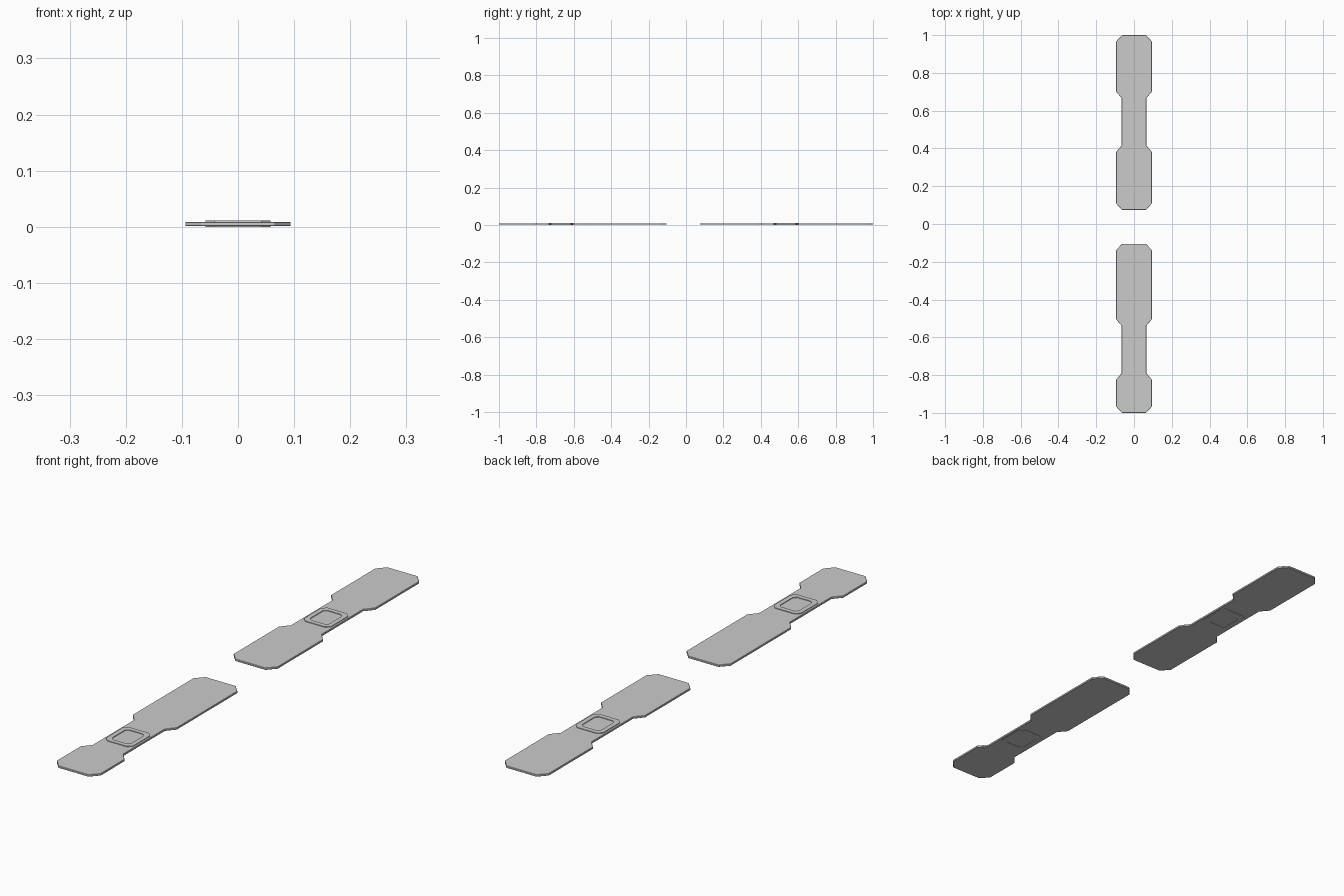
import bpy, bmesh

if "Cube" in bpy.data.objects:
    bpy.data.objects.remove(bpy.data.objects["Cube"])


def mirrored_loop(half):
    """Close a right-hand profile (x, y) by mirroring it across x = 0."""
    return half + [(-x, y) for x, y in reversed(half)]


def new_object(name, bm):
    bmesh.ops.recalc_face_normals(bm, faces=bm.faces)
    mesh = bpy.data.meshes.new(name)
    bm.to_mesh(mesh)
    bm.free()
    obj = bpy.data.objects.new(name, mesh)
    bpy.context.collection.objects.link(obj)
    return obj


def plate(name, y0, n0, n1, y1):
    """Flat strap plate with cut corners and a narrow waist from n0 to n1."""
    w, n, c, s = 0.094, 0.066, 0.064, 0.033
    half = [(c, y0), (w, y0 + s), (w, n0 - s), (n, n0),
            (n, n1), (w, n1 + s), (w, y1 - s), (c, y1)]
    bm = bmesh.new()
    face = bm.faces.new([bm.verts.new((x, y, 0.001)) for x, y in mirrored_loop(half)])
    ext = bmesh.ops.extrude_face_region(bm, geom=[face])
    top = [v for v in ext["geom"] if isinstance(v, bmesh.types.BMVert)]
    bmesh.ops.translate(bm, verts=top, vec=(0, 0, 0.008))
    obj = new_object(name, bm)
    bev = obj.modifiers.new("soft_edge", "BEVEL")
    bev.width = 0.0012
    bev.segments = 1
    return obj


def band(name, y0, y1):
    """Raised frame with cut corners wrapping the waist of the plate."""
    def outline(inset):
        x, a, b, c = 0.058 - inset, y0 + inset, y1 - inset, 0.016 - inset * 0.3
        return mirrored_loop([(x - c, a), (x, a + c), (x, b - c), (x - c, b)])

    bm = bmesh.new()
    rings = [[bm.verts.new((x, y, z)) for x, y in outline(i)]
             for i, z in ((0, 0), (0, 0.0115), (0.018, 0.0115), (0.018, 0))]
    for r in range(4):
        a, b = rings[r], rings[(r + 1) % 4]
        for k in range(len(a)):
            j = (k + 1) % len(a)
            bm.faces.new((a[k], a[j], b[j], b[k]))
    return new_object(name, bm)


# Rear strap and its raised frame
plate("rear_strap", 0.075, 0.415, 0.667, 1.0)
band("rear_strap_frame", 0.468, 0.602)

# Front strap and its raised frame
plate("front_strap", -1.0, -0.79, -0.538, -0.105)
band("front_strap_frame", -0.735, -0.601)
